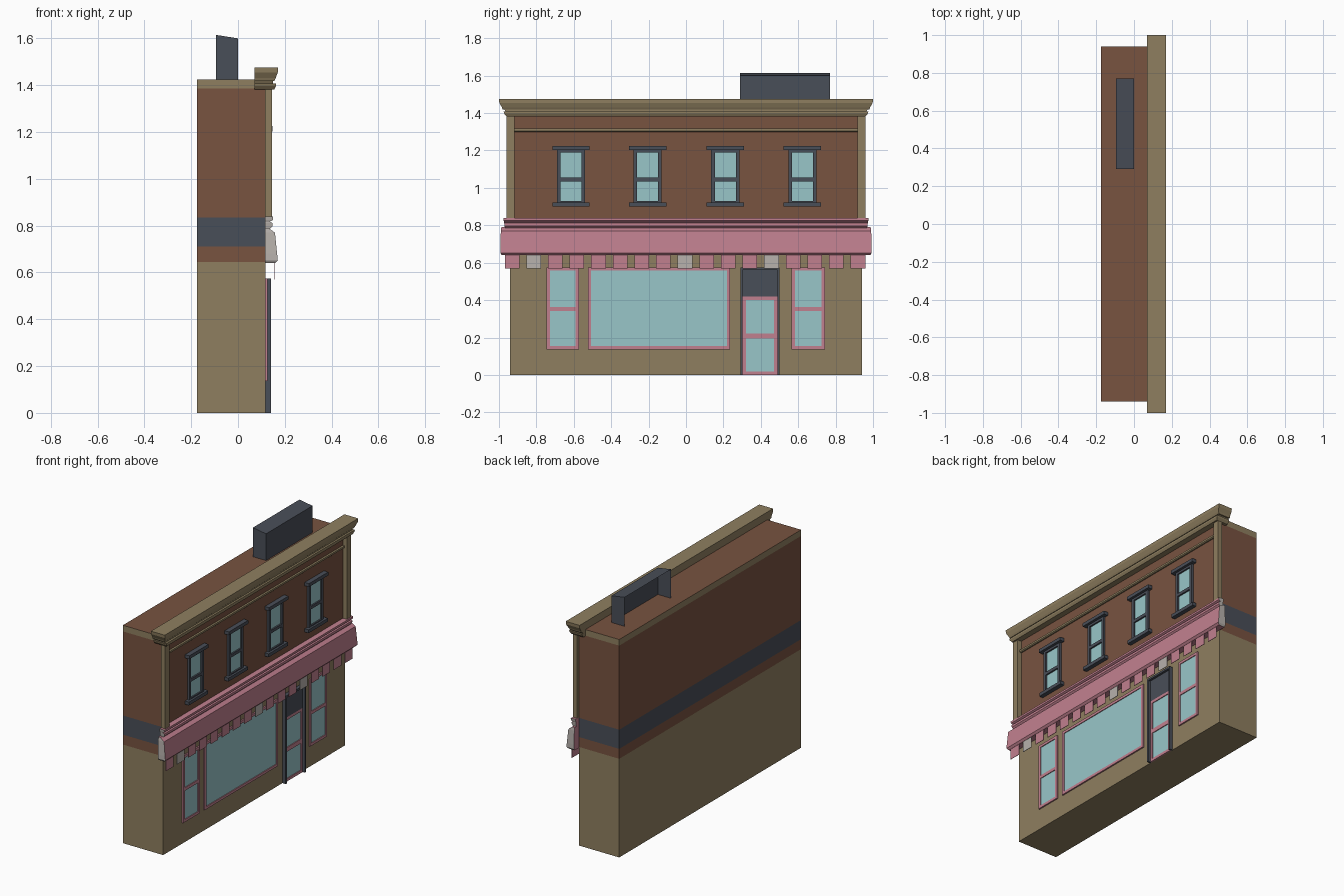
import bpy, bmesh

if "Cube" in bpy.data.objects:
    bpy.data.objects.remove(bpy.data.objects["Cube"])


def material(name, rgb):
    lin = [((c / 255 + 0.055) / 1.055) ** 2.4 for c in rgb]
    m = bpy.data.materials.new(name)
    m.diffuse_color = (*lin, 1)
    m.use_nodes = True
    m.node_tree.nodes["Principled BSDF"].inputs["Base Color"].default_value = m.diffuse_color
    return m


TAN = material("tan stone", (143, 127, 96))
BROWN = material("brown brick", (120, 83, 64))
SLATE = material("slate grey", (73, 78, 88))
PINK = material("pink paint", (193, 128, 143))
GLASS = material("pale blue glass", (152, 198, 201))
GREY = material("light grey canvas", (184, 178, 173))


def loft(name, rings, mats, rule=None):
    """Stack rectangles (x0, x1, y0, y1, z); rule(face centre, normal) gives the material index."""
    bm = bmesh.new()
    loops = [[bm.verts.new(p) for p in ((a, c, z), (b, c, z), (b, d, z), (a, d, z))]
             for a, b, c, d, z in rings]
    bm.faces.new(loops[0][::-1])
    bm.faces.new(loops[-1])
    for lo, hi in zip(loops, loops[1:]):
        for i in range(4):
            j = (i + 1) % 4
            bm.faces.new((lo[i], lo[j], hi[j], hi[i]))
    bm.normal_update()
    if rule:
        for f in bm.faces:
            f.material_index = rule(f.calc_center_median(), f.normal)
    me = bpy.data.meshes.new(name)
    bm.to_mesh(me)
    bm.free()
    for m in mats:
        me.materials.append(m)
    ob = bpy.data.objects.new(name, me)
    bpy.context.collection.objects.link(ob)
    return ob


def box(name, x, y, z, mat):
    return loft(name, [(*x, *y, z[0]), (*x, *y, z[1])], [mat])


def moulding(name, x0, profile, mats, rule=None):
    """Facade-wide band from (x front, y half-width, z) points."""
    return loft(name, [(x0, x, -h, h, z) for x, h, z in profile], mats, rule)


def window(name, y, z, w, mat, x, depth, rails=(), rail=0.02):
    """Frame bars around a thin glass plate, with optional cross rails (z centres)."""
    (y0, y1), (z0, z1) = y, z
    fx = (x, x + depth)
    box(name + "_glass", (x - 0.003, x + 0.004), (y0 + w, y1 - w), (z0 + w, z1 - w), GLASS)
    box(name + "_left_bar", fx, (y0, y0 + w), z, mat)
    box(name + "_right_bar", fx, (y1 - w, y1), z, mat)
    for i, (a, b) in enumerate([(z0, z0 + w), (z1 - w, z1)]
                               + [(r - rail / 2, r + rail / 2) for r in rails]):
        box(f"{name}_rail_{i}", fx, (y0 + w, y1 - w), (a, b), mat)


# Main block: coloured bands by height, brick roof
def wall_rule(c, n):
    if n.z > 0.5:
        return 1
    if c.z < 0.645 or c.z > 1.385:
        return 0
    return 2 if 0.71 < c.z < 0.835 else 1


loft("building_body", [(-0.175, 0.117, -0.94, 0.94, z)
                       for z in (0, 0.645, 0.71, 0.835, 1.385, 1.425)],
     [TAN, BROWN, SLATE], wall_rule)

# Corner pilasters and thin string course of the upper floor
for s, side in ((-1, "left"), (1, "right")):
    box(side + "_pilaster", (0.115, 0.145), sorted((s * 0.917, s * 0.96)), (0.84, 1.385), TAN)
moulding("string_course", 0.115, [(0.124, 0.917, 1.30), (0.13, 0.917, 1.305),
                                  (0.13, 0.917, 1.317)], [TAN])

# Roof cornice
moulding("cornice_bed", 0.07, [(0.155, 0.96, 1.382), (0.163, 0.972, 1.397),
                               (0.163, 0.975, 1.408)], [TAN])
moulding("cornice_neck", 0.07, [(0.15, 0.965, 1.408), (0.15, 0.97, 1.418)], [TAN])
moulding("cornice_crown", 0.07, [(0.155, 0.98, 1.418), (0.161, 0.984, 1.43),
                                 (0.17, 0.998, 1.455), (0.17, 1.0, 1.475)], [TAN])

# Rooftop vent hood, open at the back
hood = box("roof_hood", (-0.095, 0.0), (0.29, 0.77), (1.425, 1.615), SLATE)
bm = bmesh.new()
bm.from_mesh(hood.data)
for v in bm.verts:
    if v.co.x > -0.01 and v.co.z > 1.5:
        v.co.z = 1.6
bmesh.ops.delete(bm, geom=[f for f in bm.faces if f.normal.x < -0.9 or f.normal.z < -0.9],
                 context='FACES_ONLY')
bm.to_mesh(hood.data)
bm.free()

# Awning and the moulding above it, with grey ends
ends = lambda c, n: 1 if abs(n.y) > 0.7 else 0
moulding("awning", 0.115, [(0.158, 0.985, 0.64), (0.17, 0.993, 0.652), (0.167, 0.993, 0.68),
                           (0.158, 0.99, 0.77), (0.13, 0.987, 0.79)], [PINK, GREY], ends)
moulding("shop_cornice", 0.115, [(0.135, 0.968, 0.785), (0.147, 0.97, 0.797),
                                 (0.147, 0.972, 0.812), (0.135, 0.972, 0.816),
                                 (0.15, 0.975, 0.825), (0.15, 0.977, 0.838),
                                 (0.14, 0.977, 0.84)], [PINK, GREY], ends)

# Hanging awning flaps
for i in range(17):
    y = -0.93 + i * 0.1156
    box(f"awning_flap_{i}", (0.154, 0.157), (y - 0.039, y + 0.039), (0.57, 0.645),
        GREY if i in (1, 8, 12) else PINK)

# Upper sash windows
for i, y in enumerate((-0.615, -0.205, 0.21, 0.622)):
    n = f"upper_window_{i}"
    window(n, (y - 0.075, y + 0.075), (0.91, 1.208), 0.019, SLATE, 0.117, 0.014, (1.045,))
    box(n + "_sill", (0.115, 0.145), (y - 0.1, y + 0.1), (0.9, 0.922), SLATE)
    box(n + "_lintel", (0.115, 0.148), (y - 0.1, y + 0.1), (1.203, 1.225), SLATE)

# Shop windows
window("left_shop_window", (-0.745, -0.573), (0.137, 0.575), 0.017, PINK, 0.117, 0.009, (0.352,))
window("large_shop_window", (-0.525, 0.235), (0.137, 0.575), 0.017, PINK, 0.117, 0.009)
window("right_shop_window", (0.565, 0.742), (0.137, 0.575), 0.017, PINK, 0.117, 0.009, (0.352,))

# Door with slate surround and transom
window("door", (0.303, 0.489), (0, 0.42), 0.018, PINK, 0.117, 0.009, (0.208,), 0.028)
box("door_transom", (0.115, 0.126), (0.303, 0.489), (0.42, 0.575), SLATE)
for y, side in ((0.292, "left"), (0.489, "right")):
    box(side + "_door_jamb", (0.115, 0.141), (y, y + 0.011), (0, 0.575), SLATE)
box("door_head", (0.115, 0.141), (0.303, 0.489), (0.562, 0.575), SLATE)
